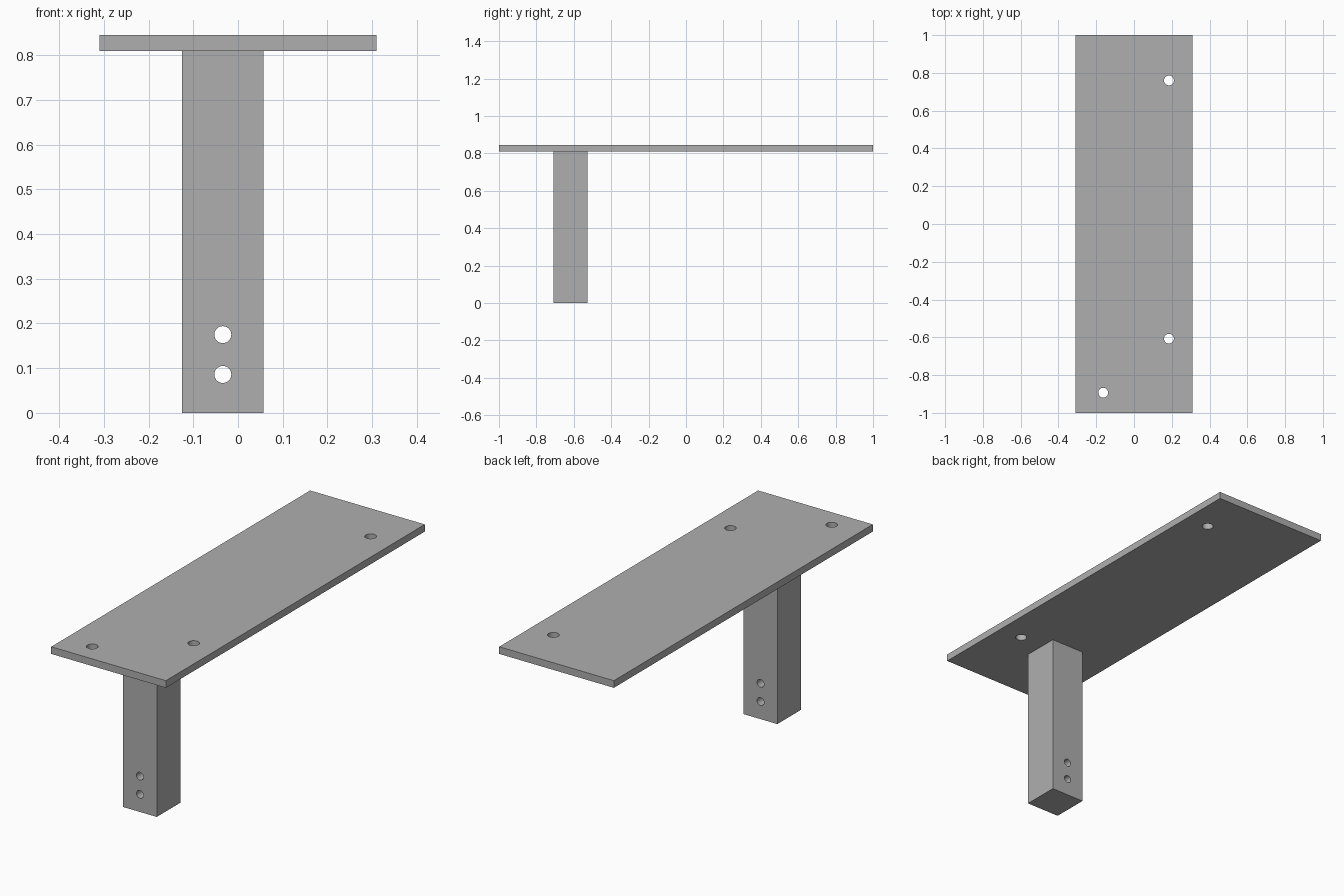
import bpy
from math import pi

cube = bpy.data.objects.get("Cube")
if cube:
    bpy.data.objects.remove(cube, do_unlink=True)

# Single flat grey
grey = bpy.data.materials.new("mid grey")
grey.use_nodes = True
colour = (0.43, 0.43, 0.43, 1)
grey.diffuse_color = colour
grey.node_tree.nodes["Principled BSDF"].inputs["Base Color"].default_value = colour


def box(name, low, high):
    """Box spanning two opposite corners."""
    centre = [(a + b) / 2 for a, b in zip(low, high)]
    bpy.ops.mesh.primitive_cube_add(size=1, location=centre)
    ob = bpy.context.object
    ob.name = name
    ob.scale = [b - a for a, b in zip(low, high)]
    bpy.ops.object.transform_apply(location=False, rotation=False, scale=True)
    ob.data.materials.append(grey)
    return ob


def drill(target, name, centre, radius, rotation=(0, 0, 0)):
    """Cut a round through-hole with a hidden cylinder."""
    bpy.ops.mesh.primitive_cylinder_add(vertices=32, radius=radius, depth=0.4,
                                        location=centre, rotation=rotation)
    cutter = bpy.context.object
    cutter.name = name
    cutter.data.materials.append(grey)
    mod = target.modifiers.new(name, 'BOOLEAN')
    mod.operation = 'DIFFERENCE'
    mod.solver = 'EXACT'
    mod.object = cutter
    bpy.context.view_layer.objects.active = target
    bpy.ops.object.modifier_apply(modifier=mod.name)
    bpy.data.objects.remove(cutter, do_unlink=True)


def finish(ob):
    """Smooth the hole walls, keep the edges sharp."""
    bpy.ops.object.select_all(action='DESELECT')
    ob.select_set(True)
    bpy.context.view_layer.objects.active = ob
    bpy.ops.object.shade_smooth_by_angle(angle=pi / 6)


# Flat top plate with three mounting holes
plate = box("top_plate", (-0.31, -1, 0.81), (0.31, 1, 0.845))
for x, y in ((0.185, 0.76), (0.185, -0.607), (-0.163, -0.893)):
    drill(plate, "plate_hole", (x, y, 0.83), 0.026)

# Square post with two cross holes near the foot
post = box("support_post", (-0.125, -0.709, 0), (0.057, -0.527, 0.81))
for z in (0.086, 0.175):
    drill(post, "post_hole", (-0.034, -0.618, z), 0.019, (pi / 2, 0, 0))

for part in (plate, post):
    finish(part)
